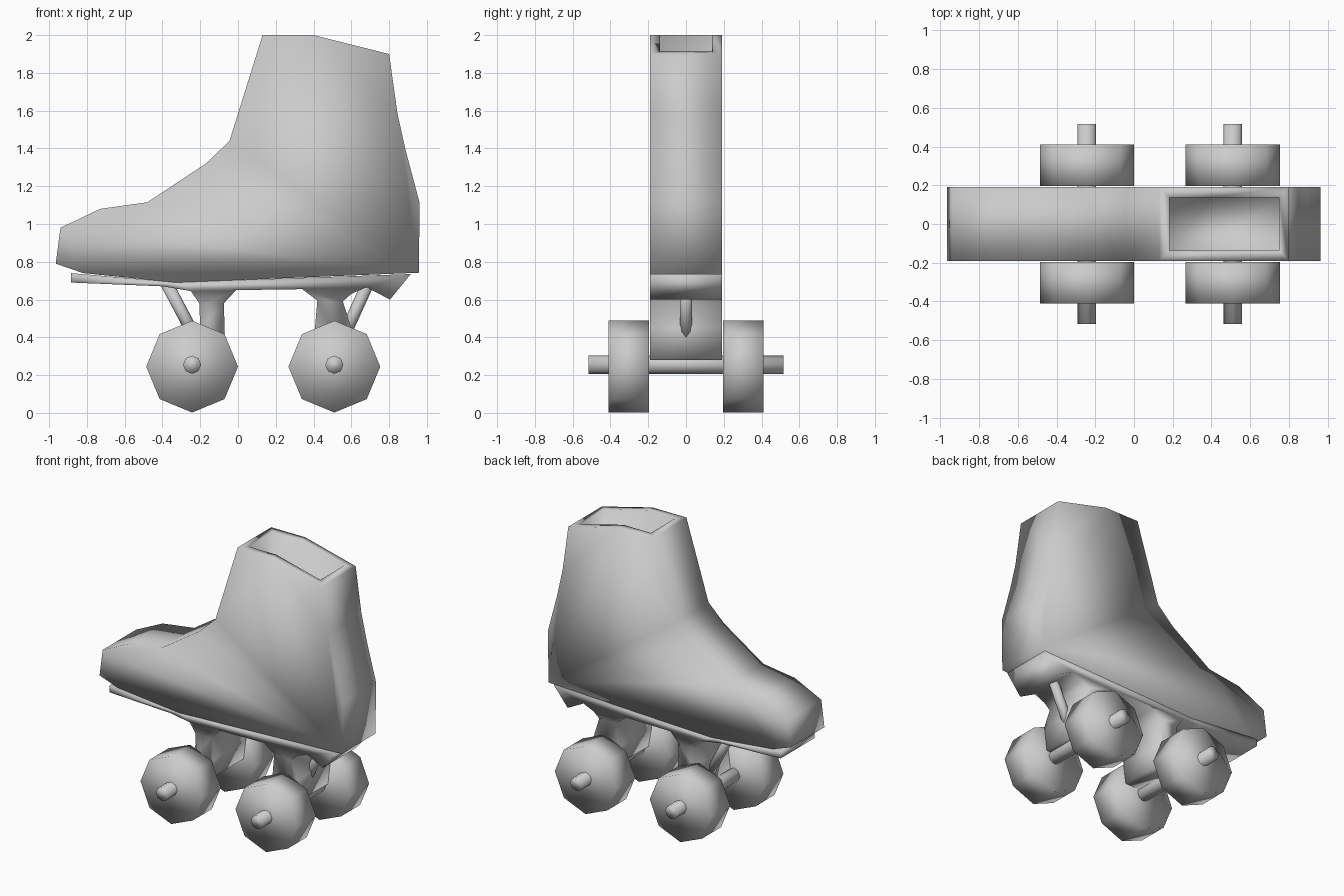
import bpy, bmesh, math
from mathutils import Vector

if "Cube" in bpy.data.objects:
    bpy.data.objects.remove(bpy.data.objects["Cube"])


def finish(name, bm):
    bmesh.ops.recalc_face_normals(bm, faces=bm.faces)
    for f in bm.faces:
        f.smooth = True
    mesh = bpy.data.meshes.new(name)
    bm.to_mesh(mesh)
    bm.free()
    ob = bpy.data.objects.new(name, mesh)
    bpy.context.collection.objects.link(ob)
    return ob


def prism(profile, half_width):
    """Extrude an x-z profile symmetrically along y."""
    bm = bmesh.new()
    face = bm.faces.new([bm.verts.new((x, -half_width, z)) for x, z in profile])
    new = bmesh.ops.extrude_face_region(bm, geom=[face])["geom"]
    verts = [v for v in new if isinstance(v, bmesh.types.BMVert)]
    bmesh.ops.translate(bm, verts=verts, vec=(0, 2 * half_width, 0))
    bmesh.ops.recalc_face_normals(bm, faces=bm.faces)
    return bm


def rod(name, a, b, radius, sides=8):
    """Cylinder running from point a to point b."""
    a, b = Vector(a), Vector(b)
    bm = bmesh.new()
    bmesh.ops.create_cone(bm, cap_ends=True, segments=sides, radius1=radius,
                          radius2=radius, depth=(b - a).length)
    ob = finish(name, bm)
    ob.rotation_mode = 'QUATERNION'
    ob.rotation_quaternion = (b - a).to_track_quat('Z', 'Y')
    ob.location = (a + b) / 2
    return ob


# Boot with a hollow ankle opening
boot = prism([(-.965, .79), (-.94, .98), (-.73, 1.08), (-.48, 1.115),
              (-.17, 1.32), (-.045, 1.44), (.13, 2.0), (.4, 2.0),
              (.8, 1.9), (.845, 1.58), (.89, 1.38), (.962, 1.11),
              (.957, .742), (-.33, .69), (-.82, .74)], .19)
top = [f for f in boot.faces if all(v.co.z > 1.85 for v in f.verts)]
bmesh.ops.inset_region(boot, faces=top, thickness=.053, use_even_offset=True)
new = bmesh.ops.extrude_face_region(boot, geom=top)["geom"]
bmesh.ops.delete(boot, geom=top, context='FACES')
bmesh.ops.translate(boot, vec=(0, 0, -.3),
                    verts=[v for v in new if isinstance(v, bmesh.types.BMVert)])
finish("boot", boot)

# Sole plate with both truck stems and the heel wedge
finish("sole_plate", prism([
    (-.885, .74), (-.885, .69), (-.4, .67), (-.25, .645), (-.205, .58),
    (-.2, .45), (-.22, .28), (-.09, .28), (-.07, .42), (-.075, .58),
    (-.01, .65), (.34, .655), (.42, .595), (.405, .42), (.43, .28),
    (.58, .28), (.6, .45), (.555, .59), (.6, .63), (.68, .665),
    (.805, .6), (.915, .735), (-.33, .692)], .19))

# Braces, axles and octagonal wheels
rod("front_brace", (-.38, .69, 0)[:1] + (0, .69), (-.2, 0, .35), .033)
rod("rear_brace", (.69, 0, .69), (.535, 0, .35), .033)
for end, x in (("front", -.243), ("rear", .51)):
    rod(end + "_axle", (x, -.515, .255), (x, .515, .255), .048)
    for side, s in (("left", 1), ("right", -1)):
        rod(f"{end}_{side}_wheel", (x, s * .195, .245), (x, s * .41, .245), .243)
